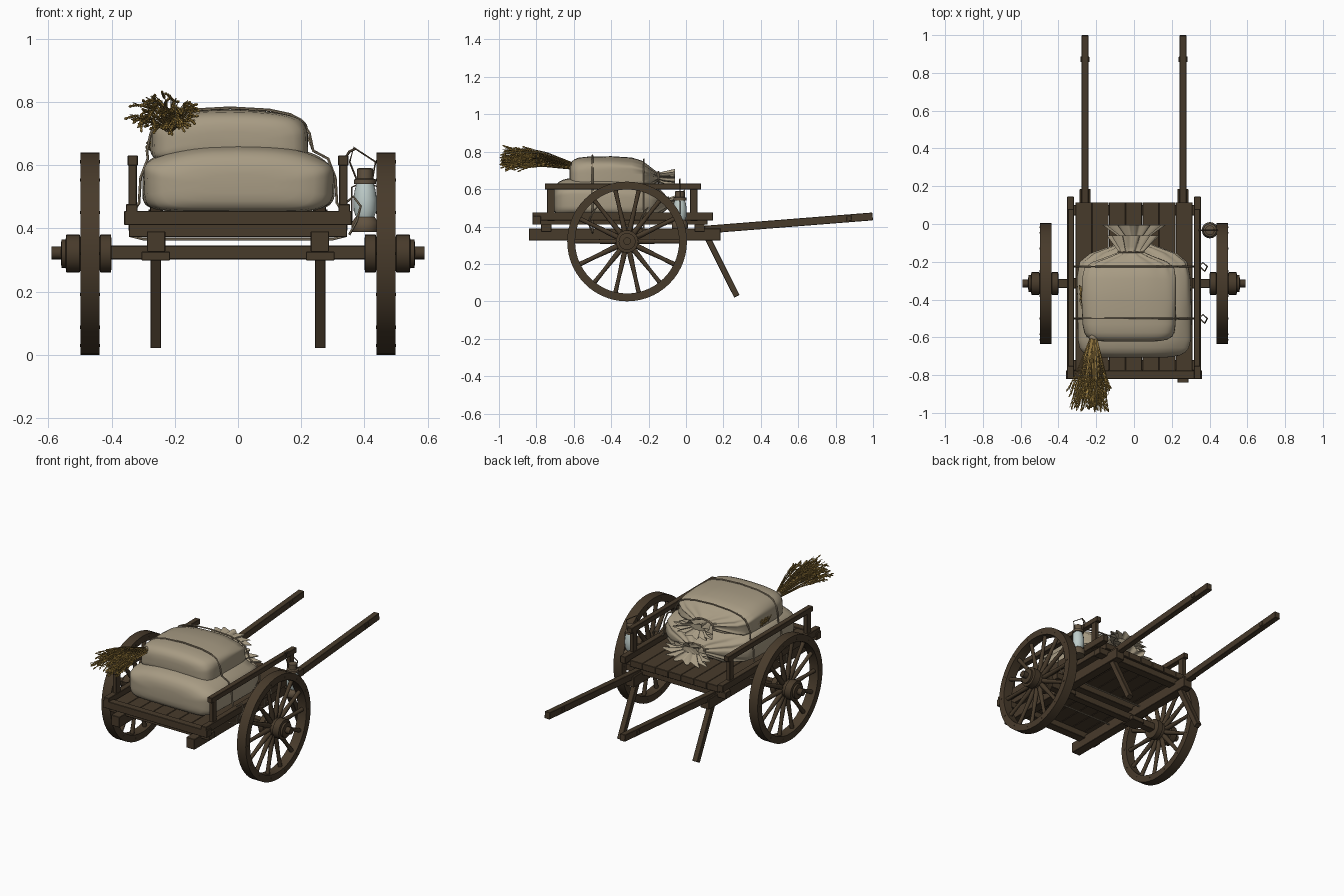
import bpy, bmesh, math, random
from mathutils import Vector, Matrix

random.seed(4)
if "Cube" in bpy.data.objects:
    bpy.data.objects.remove(bpy.data.objects["Cube"])


def material(name, rgb):
    m = bpy.data.materials.new(name)
    m.use_nodes = True
    m.diffuse_color = (*rgb, 1)
    m.node_tree.nodes["Principled BSDF"].inputs["Base Color"].default_value = (*rgb, 1)
    return m


WOOD = material("dark wood", (0.064, 0.043, 0.024))
CLOTH = material("sackcloth", (0.39, 0.33, 0.23))
ROPE = material("rope", (0.30, 0.24, 0.16))
STEM = material("straw stem", (0.27, 0.17, 0.045))
EAR = material("grain gold", (0.40, 0.25, 0.055))
METAL = material("lantern metal", (0.12, 0.086, 0.052))
GLASS = material("pale glass", (0.52, 0.61, 0.59))


def finish(bm, name, mat, smooth=False, bevel=0):
    bmesh.ops.recalc_face_normals(bm, faces=bm.faces)
    mesh = bpy.data.meshes.new(name)
    bm.to_mesh(mesh)
    bm.free()
    ob = bpy.data.objects.new(name, mesh)
    bpy.context.collection.objects.link(ob)
    mesh.materials.append(mat)
    if bevel:
        mod = ob.modifiers.new("worn edges", "BEVEL")
        mod.width, mod.segments = bevel, 1
    if smooth:
        bpy.ops.object.select_all(action="DESELECT")
        ob.select_set(True)
        bpy.context.view_layer.objects.active = ob
        bpy.ops.object.shade_smooth_by_angle(angle=math.radians(45))


def box(name, x, y, z):
    bm = bmesh.new()
    mid = Vector([sum(r) / 2 for r in (x, y, z)])
    size = [r[1] - r[0] for r in (x, y, z)]
    bmesh.ops.create_cube(bm, size=1, matrix=Matrix.Translation(mid) @ Matrix.Diagonal((*size, 1)))
    finish(bm, name, WOOD, bevel=0.002)


def beam(name, p, q, w, h):
    p, q = Vector(p), Vector(q)
    bm = bmesh.new()
    turn = (q - p).to_track_quat("Z", "Y").to_matrix().to_4x4()
    bmesh.ops.create_cube(bm, size=1, matrix=Matrix.Translation((p + q) / 2) @ turn
                          @ Matrix.Diagonal((w, h, (q - p).length, 1)))
    finish(bm, name, WOOD, bevel=0.002)


def skin(bm, rings, closed=False):
    rows = [[bm.verts.new(v) for v in ring] for ring in rings]
    n = len(rows[0])
    for a, b in zip(rows, rows[1:] + (rows[:1] if closed else [])):
        for i in range(n):
            bm.faces.new((a[i], a[(i + 1) % n], b[(i + 1) % n], b[i]))
    if not closed:
        bm.faces.new(rows[0])
        bm.faces.new(rows[-1])


def tube(bm, pts, radii, n=6, closed=False):
    pts = [Vector(p) for p in pts]
    if not isinstance(radii, list):
        radii = [radii] * len(pts)
    rings, last = [], len(pts) - 1
    for i, p in enumerate(pts):
        before = pts[i - 1] if i or closed else p
        after = pts[(i + 1) % len(pts)] if i < last or closed else p
        d = (after - before).normalized()
        u = d.cross(Vector((0.31, 0.87, 0.12))).normalized()
        v = d.cross(u)
        rings.append([p + radii[i] * (u * math.cos(t) + v * math.sin(t))
                      for t in (math.tau * k / n for k in range(n))])
    skin(bm, rings, closed)


def lathe(bm, profile, centre, axis="X", n=40, closed=False):
    # profile holds (distance along axis, radius)
    rings = []
    for a, r in profile:
        ring = []
        for k in range(n):
            c, s = r * math.cos(math.tau * k / n), r * math.sin(math.tau * k / n)
            ring.append(Vector(centre) + Vector((a, c, s) if axis == "X" else (c, s, a)))
        rings.append(ring)
    skin(bm, rings, closed)


# Bed planks and the beams under them
for i in range(7):
    x = -0.31 + i * 0.0886
    box(f"bed_plank_{i + 1}", (x, x + 0.0872), (-0.79, 0.115), (0.41, 0.45))
box("front_board", (-0.36, 0.36), (-0.82, -0.775), (0.41, 0.455))
for name, y in (("front", -0.775), ("middle", -0.342), ("back", 0.045)):
    box(name + "_cross_beam", (-0.345, 0.345), (y, y + 0.055), (0.372, 0.412))

# Axle
box("axle_beam", (-0.42, 0.42), (-0.338, -0.292), (0.302, 0.345))
bm = bmesh.new()
lathe(bm, [(-0.59, 0.02), (0.59, 0.02)], (0, -0.315, 0.322), n=16)
finish(bm, "axle_rod", WOOD, True)

for s, side in ((1, "left"), (-1, "right")):
    def span(a, b):
        return tuple(sorted((s * a, s * b)))

    # Side rails, posts, shafts and legs
    box(side + "_bed_rail", span(0.318, 0.354), (-0.82, 0.145), (0.433, 0.476))
    box(side + "_top_rail", span(0.317, 0.349), (-0.755, 0.08), (0.598, 0.63))
    for name, y in (("front", -0.742), ("back", 0.022)):
        box(f"{side}_{name}_post", span(0.32, 0.346), (y, y + 0.04), (0.43, 0.605))
    box(side + "_chassis_beam", span(0.23, 0.288), (-0.84, 0.185), (0.325, 0.39))
    box(side + "_axle_clamp", span(0.215, 0.305), (-0.36, -0.27), (0.298, 0.326))
    beam(side + "_handle", (s * 0.26, 0.1, 0.383), (s * 0.26, 0.998, 0.454), 0.036, 0.042)
    beam(side + "_handle_collar", (s * 0.26, 0.858, 0.443), (s * 0.26, 0.885, 0.445), 0.047, 0.03)
    beam(side + "_leg", (s * 0.26, 0.11, 0.35), (s * 0.26, 0.272, 0.027), 0.034, 0.032)

    # Wheel: rim, hub, spokes and rim studs
    hub = Vector((s * 0.468, -0.315, 0.32))
    bm = bmesh.new()
    lathe(bm, [(-0.03, 0.278), (-0.03, 0.32), (0.03, 0.32), (0.03, 0.278)], hub, n=56, closed=True)
    finish(bm, side + "_wheel_rim", WOOD, True)
    bm = bmesh.new()
    lathe(bm, [(s * a, r) for a, r in ((-0.068, 0.045), (-0.066, 0.06), (-0.033, 0.06), (-0.03, 0.052),
                                       (0.03, 0.052), (0.033, 0.06), (0.075, 0.06), (0.077, 0.045),
                                       (0.09, 0.045), (0.092, 0.03))], hub, n=24)
    finish(bm, side + "_wheel_hub", WOOD, True)
    spokes, studs = bmesh.new(), bmesh.new()
    for k in range(14):
        a = math.tau * k / 14
        d = Vector((0, math.cos(a), math.sin(a)))
        tube(spokes, [hub + d * 0.045, hub + d * 0.09, hub + d * 0.2, hub + d * 0.285],
             [0.015, 0.015, 0.011, 0.013], 8)
        stud = hub + d * 0.298
        for e in (-1, 1):
            tube(studs, [stud, stud + Vector((e * 0.032, 0, 0))], 0.005, 6)
    finish(spokes, side + "_wheel_spokes", WOOD, True)
    finish(studs, side + "_wheel_studs", WOOD)


# Sacks: rows hold (y, half width, low z, high z, roundness, pleat depth)
def sack(name, cx, rows, phase):
    bm, rings, n = bmesh.new(), [], 96
    for y, w, lo, hi, p, pleat in rows:
        ring = []
        for k in range(n):
            t = math.tau * k / n
            c, s = math.cos(t), math.sin(t)
            f = 1 + pleat * math.cos(12 * t + phase) + 0.012 * math.sin(5 * t + 9 * y + phase)
            across = math.copysign(abs(c) ** p, c)
            up = math.copysign(abs(s) ** (p + 0.12 if s > 0 else p * 0.7), s)
            x = cx * min(1, max(0, -y * 4)) + w * f * across
            z = (lo + hi) / 2 + (hi - lo) / 2 * f * up
            z -= 0.33 * w * w * across ** 2 * max(0, up)  # crowned top
            ring.append((x, y, max(z, 0.452)))
        rings.append(ring)
    skin(bm, rings)
    finish(bm, name, CLOTH, True)


sack("lower_sack", 0, [
    (-0.708, 0.12, 0.51, 0.57, 0.7, 0), (-0.705, 0.19, 0.485, 0.595, 0.6, 0), (-0.696, 0.24, 0.465, 0.62, 0.5, 0),
    (-0.68, 0.27, 0.455, 0.638, 0.45, 0), (-0.655, 0.288, 0.452, 0.65, 0.45, 0),
    (-0.61, 0.299, 0.45, 0.66, 0.45, 0), (-0.45, 0.302, 0.45, 0.663, 0.45, 0), (-0.28, 0.30, 0.45, 0.658, 0.45, 0),
    (-0.20, 0.28, 0.452, 0.64, 0.5, 0.015), (-0.155, 0.22, 0.455, 0.615, 0.6, 0.04),
    (-0.12, 0.12, 0.48, 0.575, 0.8, 0.09), (-0.095, 0.06, 0.50, 0.55, 1, 0.10),
    (-0.06, 0.08, 0.49, 0.56, 1, 0.14), (-0.005, 0.14, 0.465, 0.585, 1, 0.2), (-0.05, 0.06, 0.51, 0.55, 1, 0.1)], 0)
sack("upper_sack", -0.025, [
    (-0.623, 0.11, 0.655, 0.705, 0.7, 0), (-0.62, 0.16, 0.638, 0.728, 0.6, 0), (-0.612, 0.2, 0.62, 0.747, 0.5, 0),
    (-0.597, 0.225, 0.608, 0.76, 0.47, 0), (-0.575, 0.238, 0.602, 0.769, 0.46, 0),
    (-0.53, 0.246, 0.60, 0.774, 0.45, 0), (-0.40, 0.25, 0.60, 0.776, 0.45, 0), (-0.29, 0.248, 0.60, 0.768, 0.45, 0),
    (-0.23, 0.235, 0.602, 0.75, 0.5, 0.015), (-0.20, 0.19, 0.61, 0.725, 0.6, 0.04),
    (-0.17, 0.11, 0.625, 0.70, 0.8, 0.09), (-0.148, 0.06, 0.64, 0.685, 1, 0.10),
    (-0.12, 0.08, 0.625, 0.69, 1, 0.14), (-0.06, 0.12, 0.61, 0.70, 1, 0.2), (-0.1, 0.05, 0.64, 0.68, 1, 0.1)], 2)

# Neck ties on the sacks
for name, y, z in (("lower", -0.095, 0.525), ("upper", -0.148, 0.662)):
    bm = bmesh.new()
    tube(bm, [(0.066 * math.cos(t) + (z - 0.525) * -0.11, y, z + 0.03 * math.sin(t)) for t in
              (math.tau * k / 24 for k in range(24))], 0.006, closed=True)
    finish(bm, name + "_neck_tie", ROPE, True)

# Ropes lashing the load, each with a loose end on the left
for name, y, drop in (("front", -0.5, 0), ("back", -0.225, 0.022)):
    half = [(0.1, 0.774), (0.165, 0.76), (0.2, 0.742), (0.226, 0.7), (0.238, 0.645), (0.285, 0.62),
            (0.308, 0.56), (0.313, 0.48), (0.345, 0.43), (0.34, 0.375), (0.3, 0.366)]
    mirrored = [(-x - (0.05 if z > 0.63 else 0), z) for x, z in reversed(half)]
    loop = [(x, y, z - (drop if z > 0.69 else 0)) for x, z in [(-0.025, 0.781)] + half + mirrored]
    bm = bmesh.new()
    tube(bm, loop, 0.0045, closed=True)
    tube(bm, [(0.34, y, 0.48), (0.365, y + 0.02, 0.5), (0.388, y, 0.47), (0.375, y - 0.025, 0.42),
              (0.352, y - 0.005, 0.38)], 0.004)
    finish(bm, name + "_rope", ROPE, True)

# Grain bundle lying over the front of the load
stems, ears = bmesh.new(), bmesh.new()
knot = Vector((-0.215, -0.6, 0.722))
for i in range(120):
    a, r = random.uniform(0, math.tau), math.sqrt(random.random())
    off = Vector((math.cos(a) * r, 0, math.sin(a) * r))
    tip = Vector((-0.238 + off.x * 0.115, -0.985 + 0.13 * random.random(), 0.768 + off.z * 0.056))
    root = Vector((-0.278, random.uniform(-0.4, -0.32), 0.66)) + off * 0.015
    near = knot + off * 0.018
    bend = near.lerp(tip, 0.55) + Vector((0, 0, 0.012))
    tube(stems, [root, near, bend, tip], 0.0018, 3)
    start = random.uniform(0.3, 0.65)
    droop = Vector((random.uniform(-0.02, 0.02), -0.012, random.uniform(-0.03, 0.01)))
    path = [bend.lerp(tip, start + (1 - start) * j / 10) + droop * (j / 10) ** 2 for j in range(11)]
    tube(ears, path, [0.002 if j % 2 == 0 else 0.0052 for j in range(11)], 5)
finish(stems, "grain_stems", STEM)
finish(ears, "grain_ears", EAR)
bm = bmesh.new()
lathe(bm, [(-0.012, 0.019), (0, 0.023), (0.012, 0.019)], (0, 0, 0), "Z", 14)
bmesh.ops.transform(bm, verts=bm.verts, matrix=Matrix.Translation(knot) @ Matrix.Rotation(math.pi / 2, 4, "X"))
finish(bm, "bundle_tie", ROPE, True)

# Lantern hanging beside the left rear post
spot = (0.402, -0.033, 0)
for name, mat, profile in (
        ("lantern_base", METAL, [(0.388, 0.04), (0.392, 0.043), (0.418, 0.043), (0.427, 0.036), (0.436, 0.03)]),
        ("lantern_glass", GLASS, [(0.434, 0.028), (0.455, 0.036), (0.49, 0.037), (0.52, 0.033), (0.542, 0.027)]),
        ("lantern_cap", METAL, [(0.54, 0.035), (0.554, 0.035), (0.558, 0.025), (0.588, 0.025), (0.59, 0.02)])):
    bm = bmesh.new()
    lathe(bm, profile, spot, "Z", 24)
    finish(bm, name, mat, True)
bm = bmesh.new()
for x in (0.36, 0.444):
    tube(bm, [(x, -0.033, 0.41), (x, -0.033, 0.53), (0.402, -0.033, 0.548)], 0.003)
tube(bm, [(0.375, -0.033, 0.555), (0.353, -0.033, 0.61), (0.366, -0.033, 0.655), (0.435, -0.033, 0.61),
          (0.425, -0.033, 0.555)], 0.003)
tube(bm, [(0.335, -0.033, 0.615), (0.352, -0.033, 0.642), (0.372, -0.033, 0.652)], 0.004)
finish(bm, "lantern_wire", METAL, True)
